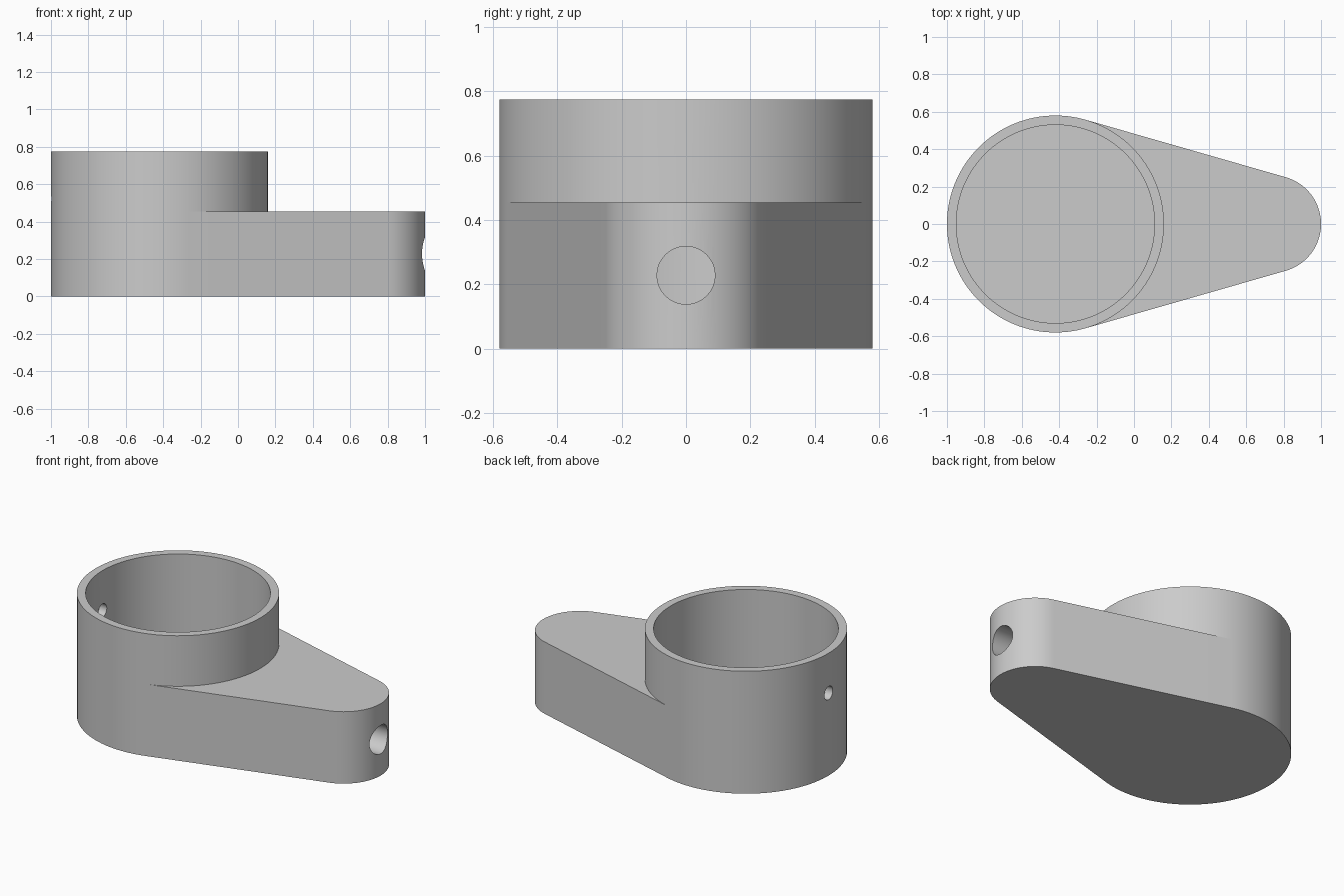
import bpy, bmesh, math
from mathutils import Matrix, Vector

if "Cube" in bpy.data.objects:
    bpy.data.objects.remove(bpy.data.objects["Cube"], do_unlink=True)

# Main dimensions
CUP_X, CUP_R, CUP_H, WALL = -0.42, 0.58, 0.775, 0.05
TIP_X, TIP_R, ARM_H = 0.74, 0.26, 0.455
BORE_Z, BORE_R = 0.228, 0.09
PIN_Z, PIN_R = 0.522, 0.042

grey = bpy.data.materials.new("light_grey")
grey.use_nodes = True
grey.diffuse_color = (0.6, 0.6, 0.6, 1)
grey.node_tree.nodes["Principled BSDF"].inputs["Base Color"].default_value = (0.6, 0.6, 0.6, 1)


def add_object(name, bm):
    bmesh.ops.recalc_face_normals(bm, faces=bm.faces)
    mesh = bpy.data.meshes.new(name)
    bm.to_mesh(mesh)
    bm.free()
    mesh.materials.append(grey)
    obj = bpy.data.objects.new(name, mesh)
    bpy.context.collection.objects.link(obj)
    return obj


def cylinder(name, start, end, radius, sides):
    start, end = Vector(start), Vector(end)
    axis = end - start
    turn = axis.to_track_quat('Z', 'Y').to_matrix().to_4x4()
    bm = bmesh.new()
    bmesh.ops.create_cone(bm, cap_ends=True, segments=sides, radius1=radius, radius2=radius,
                          depth=axis.length, matrix=Matrix.Translation((start + end) / 2) @ turn)
    return add_object(name, bm)


def arc(cx, radius, a0, a1, steps):
    angles = [a0 + (a1 - a0) * i / steps for i in range(steps + 1)]
    return [(cx + radius * math.cos(a), radius * math.sin(a)) for a in angles]


def activate(obj):
    bpy.ops.object.select_all(action='DESELECT')
    obj.select_set(True)
    bpy.context.view_layer.objects.active = obj


def cut(obj, cutters):
    activate(obj)
    for cutter in cutters:
        mod = obj.modifiers.new(cutter.name, 'BOOLEAN')
        mod.operation, mod.solver, mod.object = 'DIFFERENCE', 'EXACT', cutter
        bpy.ops.object.modifier_apply(modifier=mod.name)
    bpy.ops.object.shade_smooth_by_angle(angle=math.radians(30))


# Round cup
cup = cylinder("cup", (CUP_X, 0, 0), (CUP_X, 0, CUP_H), CUP_R, 128)

# Tapered arm: sides tangent to the cup and to the rounded tip
tangent = math.acos((CUP_R - TIP_R) / (TIP_X - CUP_X))
outline = arc(TIP_X, TIP_R, -tangent, tangent, 48)
outline += arc(CUP_X, CUP_R, tangent, tangent, 1)[:1]
outline += arc(CUP_X, CUP_R - WALL / 2, tangent, -tangent, 48)
outline += arc(CUP_X, CUP_R, -tangent, -tangent, 1)[:1]
bm = bmesh.new()
base = bm.faces.new([bm.verts.new((x, y, 0)) for x, y in outline])
top = bmesh.ops.extrude_face_region(bm, geom=[base], use_keep_orig=True)["geom"]
bmesh.ops.translate(bm, verts=[v for v in top if isinstance(v, bmesh.types.BMVert)],
                    vec=(0, 0, ARM_H))
arm = add_object("arm", bm)

# Cup hollow, lengthwise bore through the arm, small pin hole in the cup wall
hollow = cylinder("hollow_cutter", (CUP_X, 0, WALL), (CUP_X, 0, 1), CUP_R - WALL, 128)
bore = cylinder("bore_cutter", (0, 0, BORE_Z), (1.1, 0, BORE_Z), BORE_R, 48)
pin = cylinder("pin_hole_cutter", (-1.1, 0, PIN_Z), (-0.8, 0, PIN_Z), PIN_R, 32)
cut(cup, [hollow, bore, pin])
cut(arm, [bore])

for cutter in (hollow, bore, pin):
    bpy.data.objects.remove(cutter, do_unlink=True)
